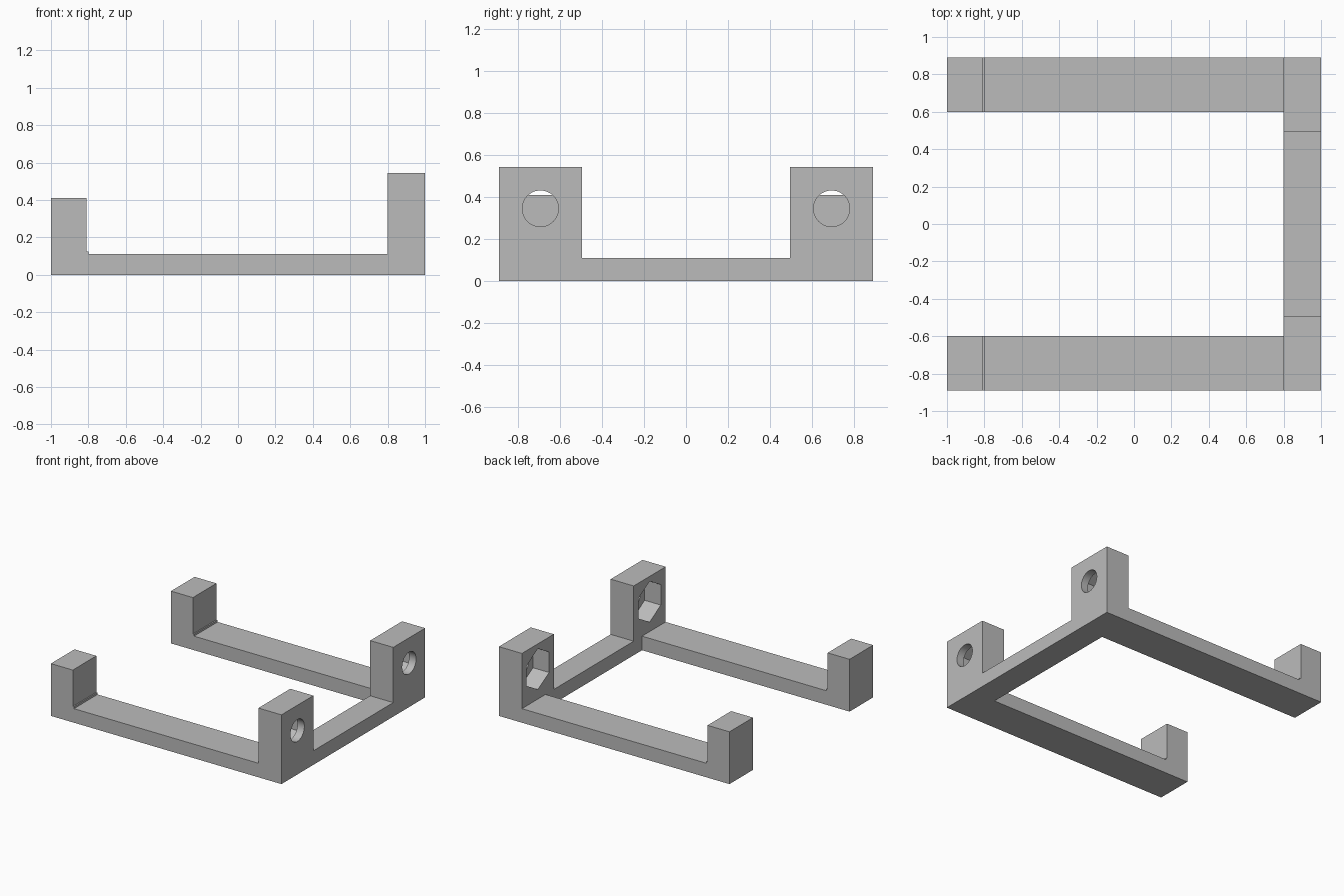
import bpy
import bmesh
import math
from mathutils import Matrix

if "Cube" in bpy.data.objects:
    bpy.data.objects.remove(bpy.data.objects["Cube"])

# Main dimensions
OUTER_Y, ARM_Y, POST_Y = 0.89, 0.598, 0.495
POST_X, BASE_Z, POST_Z, HOOK_Z = 0.8, 0.11, 0.543, 0.41
HOLE_Y, HOLE_Z = 0.692, 0.345
HOLE_R, NUT_R, NUT_DEPTH = 0.086, 0.16, 0.14

grey = bpy.data.materials.new("plain grey")
grey.use_nodes = True
grey.diffuse_color = (0.5, 0.5, 0.5, 1)
grey.node_tree.nodes["Principled BSDF"].inputs["Base Color"].default_value = (0.5, 0.5, 0.5, 1)


def add_object(name, bm):
    bmesh.ops.recalc_face_normals(bm, faces=bm.faces)
    mesh = bpy.data.meshes.new(name)
    bm.to_mesh(mesh)
    bm.free()
    mesh.materials.append(grey)
    obj = bpy.data.objects.new(name, mesh)
    bpy.context.collection.objects.link(obj)
    return obj


def extrude_profile(name, profile, y0, y1):
    """Extrude an x-z outline from y0 to y1."""
    bm = bmesh.new()
    face = bm.faces.new([bm.verts.new((x, y0, z)) for x, z in profile])
    new = bmesh.ops.extrude_face_region(bm, geom=[face])["geom"]
    verts = [v for v in new if isinstance(v, bmesh.types.BMVert)]
    bmesh.ops.translate(bm, verts=verts, vec=(0, y1 - y0, 0))
    return add_object(name, bm)


def rectangle(x0, x1, z1):
    return [(x0, 0), (x1, 0), (x1, z1), (x0, z1)]


def drill(target, sides, radius, x0, x1, y):
    """Cut a prism running along x out of the target."""
    bm = bmesh.new()
    place = Matrix.Translation(((x0 + x1) / 2, y, HOLE_Z)) @ Matrix.Rotation(math.pi / 2, 4, "Y")
    # A corner of the prism points straight up
    place = place @ Matrix.Rotation(math.pi if sides > 6 else 0, 4, "Z")
    bmesh.ops.create_cone(bm, cap_ends=True, segments=sides, radius1=radius,
                          radius2=radius, depth=x1 - x0, matrix=place)
    top = max(v.co.z for v in bm.verts)
    if top < HOLE_Z + radius * 0.99:
        bmesh.ops.rotate(bm, verts=bm.verts, cent=(0, y, HOLE_Z),
                         matrix=Matrix.Rotation(math.pi / sides, 3, "X"))
    cutter = add_object("cutter", bm)
    cutter.hide_render = True
    mod = target.modifiers.new("drill", "BOOLEAN")
    mod.operation, mod.solver, mod.object = "DIFFERENCE", "EXACT", cutter
    bpy.context.view_layer.objects.active = target
    bpy.ops.object.modifier_apply(modifier=mod.name)
    bpy.data.objects.remove(cutter)


# Arm with an upright hook and a tiny step in the inner corner
arm_profile = [(-1, 0), (POST_X, 0), (POST_X, BASE_Z), (-0.8, BASE_Z),
               (-0.8, 0.125), (-0.81, 0.125), (-0.81, HOOK_Z), (-1, HOOK_Z)]

for side, name in ((-1, "front"), (1, "back")):
    extrude_profile(name + "_hooked_arm", arm_profile, side * ARM_Y, side * OUTER_Y)

    # Post with a bolt hole and a hexagonal nut pocket on its inner face
    post = extrude_profile(name + "_post", rectangle(POST_X, 1, POST_Z),
                           side * POST_Y, side * OUTER_Y)
    drill(post, 6, NUT_R, POST_X - 0.1, POST_X + NUT_DEPTH, side * HOLE_Y)
    drill(post, 48, HOLE_R, POST_X - 0.1, 1.1, side * HOLE_Y)
    bpy.ops.object.select_all(action="DESELECT")
    post.select_set(True)
    bpy.context.view_layer.objects.active = post
    bpy.ops.object.shade_smooth_by_angle(angle=math.radians(30))

# Crossbar between the posts
extrude_profile("crossbar", rectangle(POST_X, 1, BASE_Z), -POST_Y, POST_Y)
